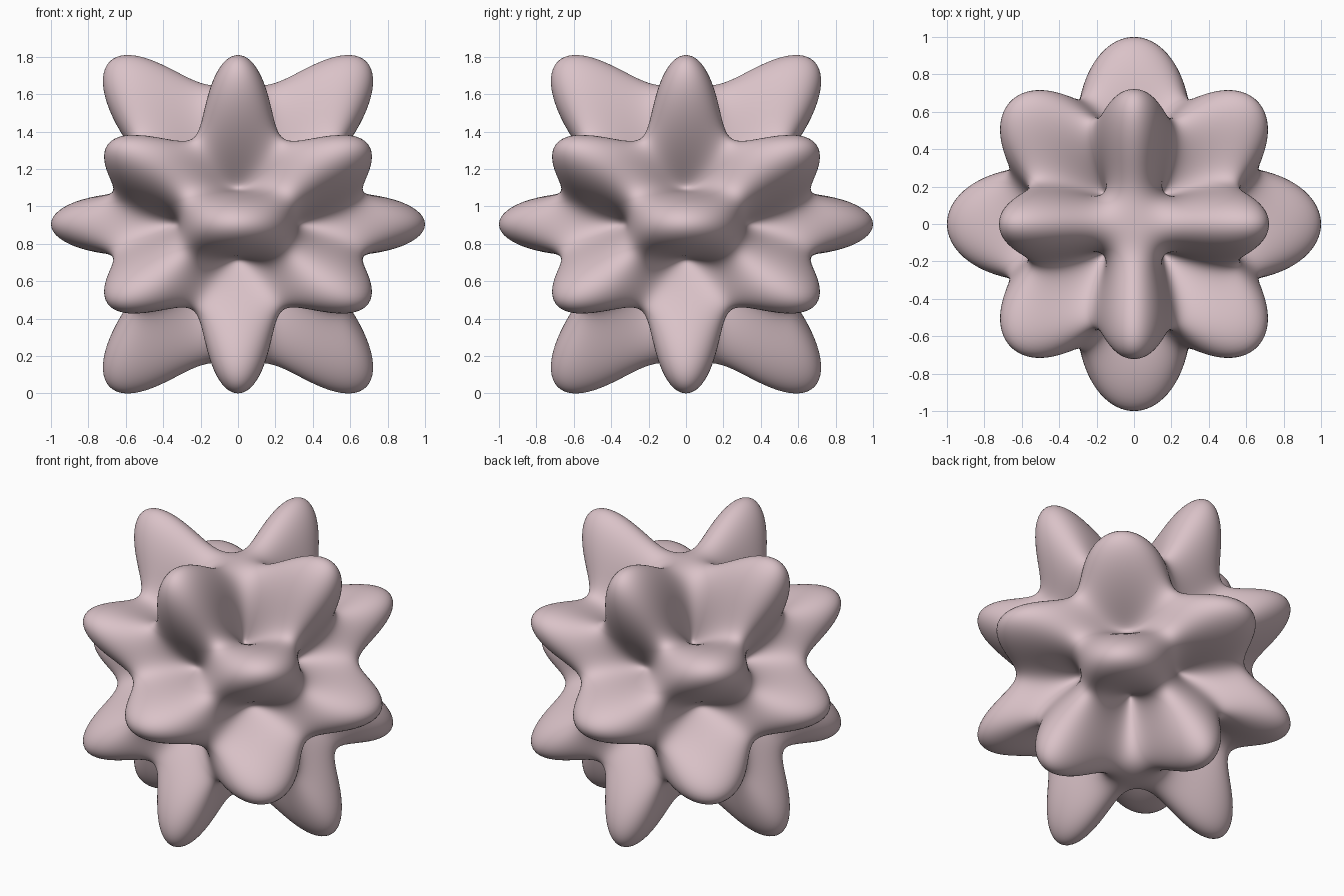
import bpy
import bmesh
import math
from mathutils import Vector

BASE_RADIUS = 0.745          # radius where the wave is zero
AMPLITUDE = 1 - BASE_RADIUS  # equator lobes reach exactly 1

cube = bpy.data.objects.get("Cube")
if cube:
    bpy.data.objects.remove(cube, do_unlink=True)


def lobe_wave(direction):
    """Degree 8, order 4 spherical harmonic, equal to 1 on the x axis."""
    u = direction.z ** 2
    azimuth = math.atan2(direction.y, direction.x)
    return (1 - u) ** 2 * (65 * u * u - 26 * u + 1) * math.cos(4 * azimuth)


# Matte pink surface
pink = bpy.data.materials.new("dusty pink")
pink.use_nodes = True
colour = (0.70, 0.54, 0.575, 1)
pink.diffuse_color = colour
shader = next(n for n in pink.node_tree.nodes if n.type == 'BSDF_PRINCIPLED')
shader.inputs["Base Color"].default_value = colour
shader.inputs["Roughness"].default_value = 0.6

# Sphere pushed in and out into rings of rounded lobes
bm = bmesh.new()
bmesh.ops.create_uvsphere(bm, u_segments=256, v_segments=160, radius=1)
for v in bm.verts:
    direction = v.co.normalized()
    v.co = direction * (BASE_RADIUS + AMPLITUDE * lobe_wave(direction))

# Stand it on the ground
lowest = min(v.co.z for v in bm.verts)
bmesh.ops.translate(bm, verts=bm.verts, vec=Vector((0, 0, -lowest)))
for f in bm.faces:
    f.smooth = True

mesh = bpy.data.meshes.new("lobed_sphere")
bm.to_mesh(mesh)
bm.free()
mesh.materials.append(pink)
lobed_sphere = bpy.data.objects.new("lobed_sphere", mesh)
bpy.context.collection.objects.link(lobed_sphere)
